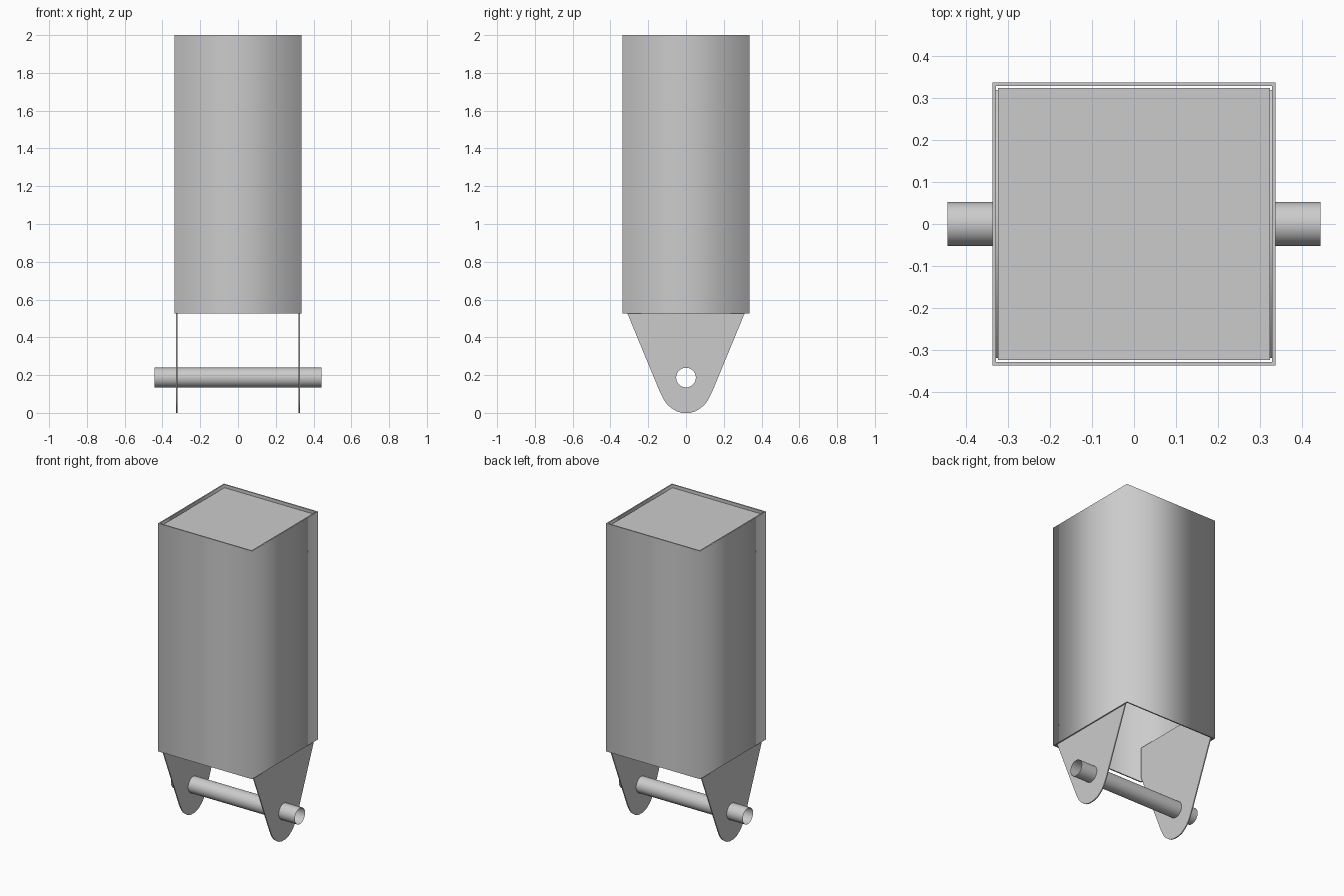
import bpy, math
from math import radians, sin, cos, pi

if "Cube" in bpy.data.objects:
    bpy.data.objects.remove(bpy.data.objects["Cube"])


def plate(name, loops, thickness, location, rotation=(0, 0, 0)):
    """Flat outline(s), inner loops become holes, extruded to a thickness."""
    curve = bpy.data.curves.new(name, 'CURVE')
    curve.dimensions = '2D'
    curve.fill_mode = 'BOTH'
    curve.extrude = thickness / 2
    for pts in loops:
        spline = curve.splines.new('POLY')
        spline.points.add(len(pts) - 1)
        for p, (x, y) in zip(spline.points, pts):
            p.co = (x, y, 0, 1)
        spline.use_cyclic_u = True
    ob = bpy.data.objects.new(name, curve)
    bpy.context.collection.objects.link(ob)
    ob.location, ob.rotation_euler = location, rotation
    bpy.ops.object.select_all(action='DESELECT')
    ob.select_set(True)
    bpy.context.view_layer.objects.active = ob
    bpy.ops.object.convert(target='MESH')
    return bpy.context.object


def square(h):
    return [(-h, -h), (h, -h), (h, h), (-h, h)]


ROD_R, ROD_Z = 0.052, 0.187

# Square casing, open at the bottom
plate("casing", [square(0.336), square(0.328)], 1.475, (0, 0, 1.2625))

# Lid plate, slightly recessed with a narrow gap around it
plate("recessed_lid", [square(0.323)], 0.008, (0, 0, 1.978))

# Tapered lugs, reaching up inside the casing, with a hole for the rod
half = [(0.02, 0.0), (0.05, 0.008), (0.075, 0.024), (0.095, 0.04),
        (0.11, 0.058), (0.122, 0.078), (0.137, 0.108),
        (0.318, 0.545), (0.318, 0.745)]
outline = half + [(-y, z) for y, z in reversed(half)]
hole = [(ROD_R * cos(2 * pi * i / 48), ROD_Z + ROD_R * sin(2 * pi * i / 48))
        for i in range(48)]
for side, x in (("left", -0.324), ("right", 0.324)):
    plate(side + "_lug", [outline, hole], 0.007, (x, 0, 0),
          (radians(90), 0, radians(90)))

# Hollow cross rod
bpy.ops.mesh.primitive_cylinder_add(vertices=48, radius=ROD_R, depth=0.886,
                                    end_fill_type='NOTHING',
                                    location=(0, 0, ROD_Z),
                                    rotation=(0, radians(90), 0))
rod = bpy.context.object
rod.name = "cross_rod"
bpy.ops.object.shade_smooth_by_angle(angle=radians(30))
